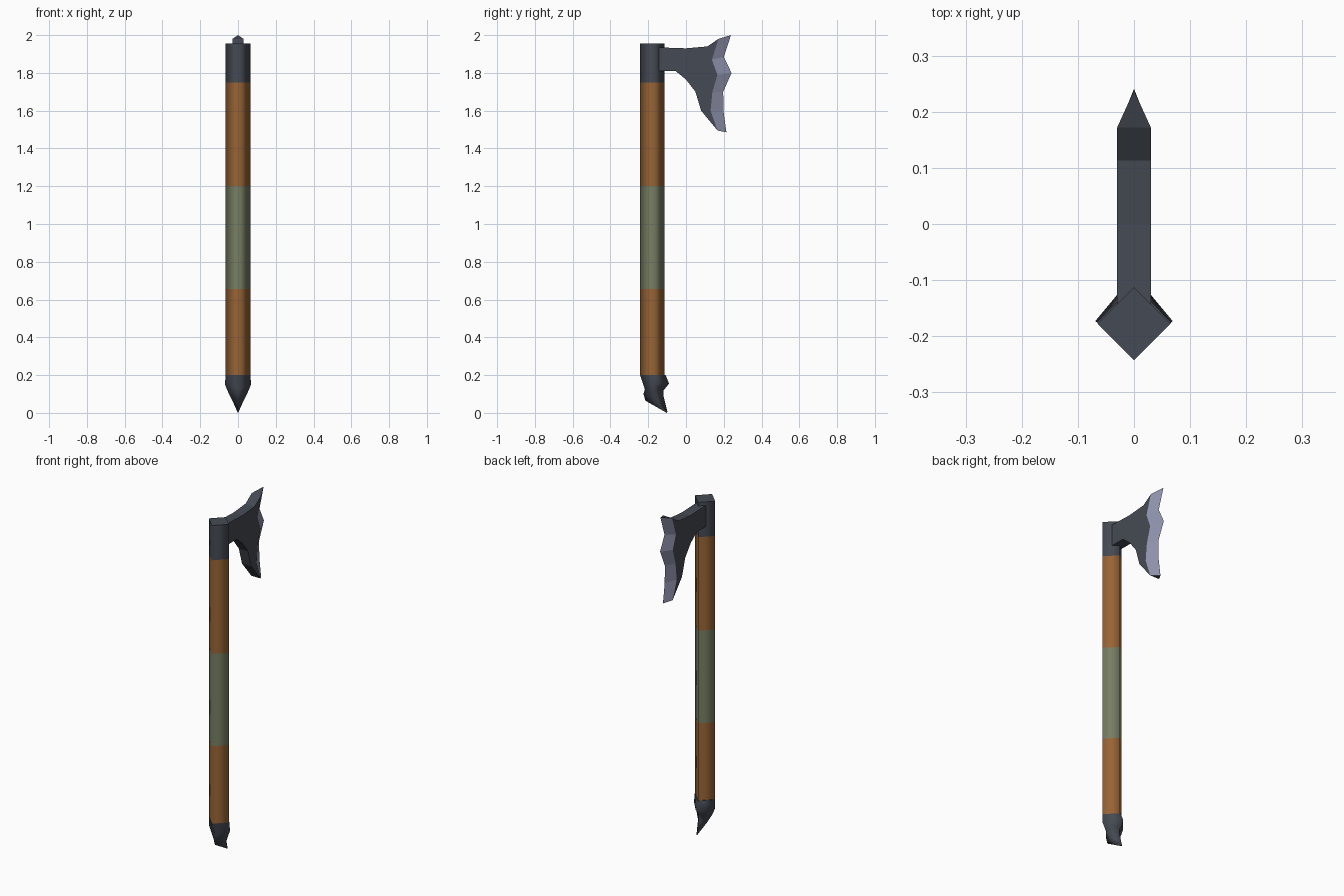
import bpy, bmesh

if "Cube" in bpy.data.objects:
    bpy.data.objects.remove(bpy.data.objects["Cube"])

def material(name, srgb):
    m = bpy.data.materials.new(name)
    m.diffuse_color = [((c / 255 + 0.055) / 1.055) ** 2.4 for c in srgb] + [1]
    m.use_nodes = True
    m.node_tree.nodes["Principled BSDF"].inputs["Base Color"].default_value = m.diffuse_color
    return m

WOOD = material("brown wood", (152, 100, 53))
WRAP = material("green wrap", (119, 126, 98))
IRON = material("dark iron", (69, 74, 83))
EDGE = material("honed steel", (144, 148, 173))

def finish(name, bm, mats):
    bmesh.ops.recalc_face_normals(bm, faces=bm.faces)
    me = bpy.data.meshes.new(name)
    bm.to_mesh(me)
    bm.free()
    for m in mats:
        me.materials.append(m)
    ob = bpy.data.objects.new(name, me)
    bpy.context.collection.objects.link(ob)
    return ob

CY, R = -0.178, 0.065

def diamond(bm, front, back, side):
    """Four-cornered ring: front (y, z), back (y, z), side (x, y, z)."""
    x, y, z = side
    return [bm.verts.new(p) for p in
            ((0, *front), (x, y, z), (0, *back), (-x, y, z))]

def loft(bm, rings):
    """Skin smooth sides between the rings, with flat sharp ends."""
    for a, b in zip(rings, rings[1:]):
        for i in range(4):
            j = (i + 1) % 4
            f = bm.faces.new((a[i], a[j], b[j], b[i]))
            f.smooth = True
    for ring in (rings[0], rings[-1]):
        cap = bm.faces.new(ring)
        for e in cap.edges:
            e.smooth = False

# Diamond-section shaft pieces
for name, z0, z1, mat in (("lower_handle", 0.20, 0.655, WOOD),
                          ("grip_wrap", 0.655, 1.20, WRAP),
                          ("upper_handle", 1.20, 1.75, WOOD),
                          ("head_collar", 1.75, 1.955, IRON)):
    bm = bmesh.new()
    loft(bm, [diamond(bm, (CY - R, z), (CY + R, z), (R, CY, z))
              for z in (z0, z1)])
    finish(name, bm, [mat])

# Hooked claw pommel
bm = bmesh.new()
loft(bm, [
    diamond(bm, (-0.243, 0.20), (-0.108, 0.20), (0.066, -0.175, 0.20)),
    diamond(bm, (-0.218, 0.125), (-0.09, 0.155), (0.069, -0.173, 0.15)),
    diamond(bm, (-0.225, 0.10), (-0.118, 0.12), (0.050, -0.168, 0.105)),
    diamond(bm, (-0.215, 0.065), (-0.118, 0.085), (0.030, -0.155, 0.065)),
    diamond(bm, (-0.102, 0.0), (-0.098, 0.006), (0.002, -0.10, 0.003)),
])
finish("pommel_claw", bm, [IRON])

# Axe head: flat plate with a wavy bevelled cutting edge, points are (y, z)
T = 0.03
top = [(-0.145, 1.935), (0.0, 1.93), (0.113, 1.94)]
inner = [(0.172, 1.98), (0.137, 1.87), (0.166, 1.79),
         (0.14, 1.70), (0.13, 1.60), (0.167, 1.495)]
outer = [(0.238, 2.0), (0.20, 1.885), (0.241, 1.80),
         (0.197, 1.70), (0.198, 1.60), (0.214, 1.485)]
bottom = [(0.08, 1.60), (0.05, 1.70), (0.0, 1.765), (-0.055, 1.81), (-0.145, 1.81)]
outline = top + inner + bottom
first, last = len(top), len(top) + len(inner) - 1

bm = bmesh.new()
sides = [[bm.verts.new((s * T, y, z)) for y, z in outline] for s in (1, -1)]
tip = [bm.verts.new((0, y, z)) for y, z in outer]
L, Rr = sides
for side in sides:
    bm.faces.new(side)
    for i in range(len(tip) - 1):
        f = bm.faces.new((side[first + i], side[first + i + 1], tip[i + 1], tip[i]))
        f.material_index = 1
# rim around the plate, leaving the cutting edge open for the bevel
n = len(outline)
for i in range(n):
    if not first <= i < last:
        j = (i + 1) % n
        bm.faces.new((L[i], L[j], Rr[j], Rr[i]))
bm.faces.new((L[first], Rr[first], tip[0]))
bm.faces.new((L[last], Rr[last], tip[-1]))
finish("axe_head", bm, [IRON, EDGE])
